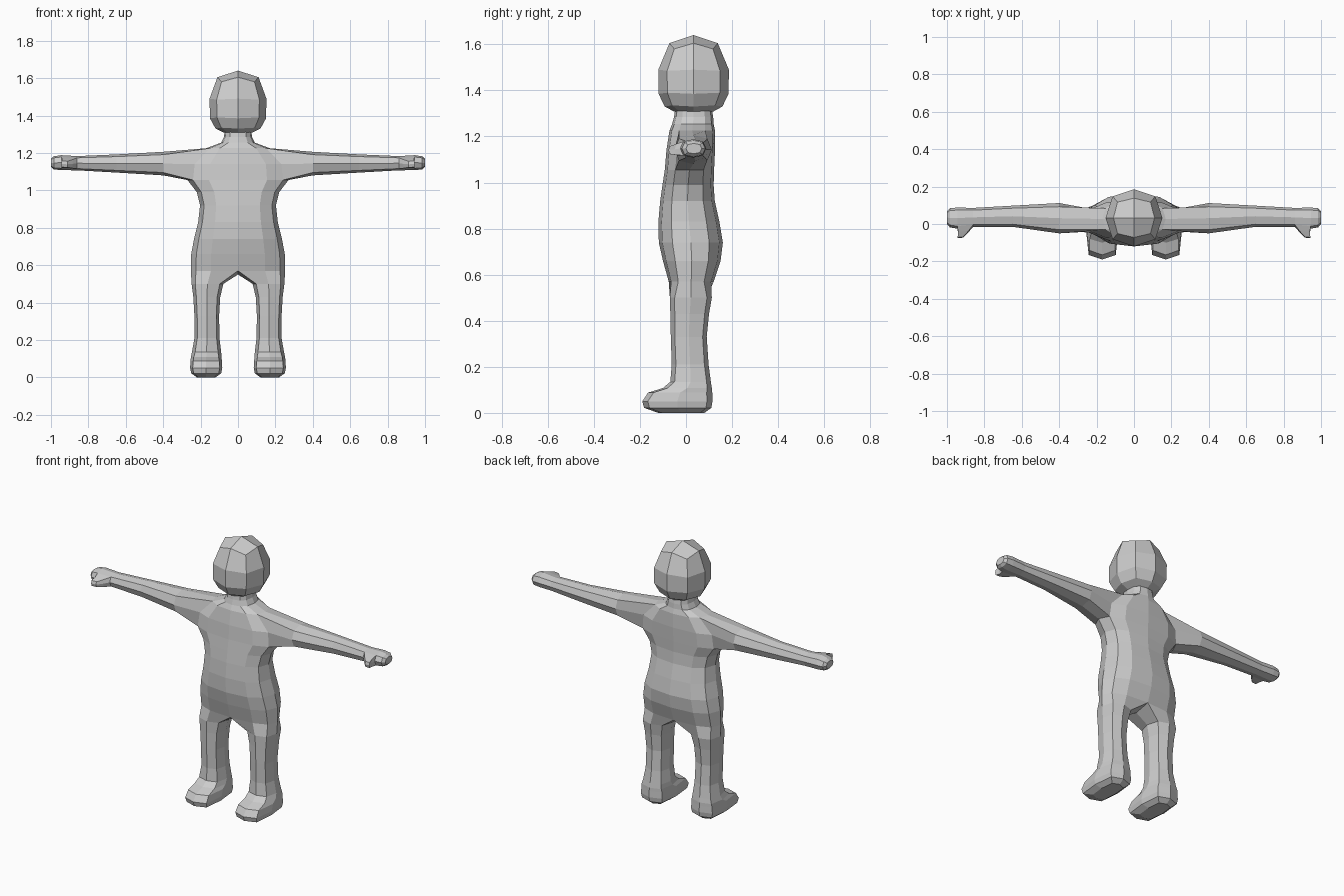
import bpy, bmesh, math

if "Cube" in bpy.data.objects:
    bpy.data.objects.remove(bpy.data.objects["Cube"])

grey = bpy.data.materials.new("plain_grey")
grey.diffuse_color = (0.6, 0.6, 0.6, 1)
grey.use_nodes = True
grey.node_tree.nodes["Principled BSDF"].inputs["Base Color"].default_value = grey.diffuse_color


def se(angle, e):
    """Point on a unit superellipse; small e is boxier."""
    c, s = math.cos(math.radians(angle)), math.sin(math.radians(angle))
    f = lambda v: 0.0 if abs(v) < 1e-6 else math.copysign(abs(v) ** e, v)
    return f(c), f(s)


def bridge(bm, a, b, closed=True):
    n = len(a)
    return [bm.faces.new((a[i], a[(i + 1) % n], b[(i + 1) % n], b[i]))
            for i in range(n if closed else n - 1)]


def finish(bm, name):
    bmesh.ops.recalc_face_normals(bm, faces=bm.faces)
    me = bpy.data.meshes.new(name)
    bm.to_mesh(me)
    bm.free()
    me.materials.append(grey)
    ob = bpy.data.objects.new(name, me)
    bpy.context.collection.objects.link(ob)
    return ob


# ---- body: one half, mirrored across x ----
bm = bmesh.new()

# torso half rings: height, half width, front y, back y
torso = [(0.57, 0.252, -0.075, 0.12), (0.66, 0.25, -0.10, 0.15),
         (0.74, 0.235, -0.118, 0.16), (0.83, 0.213, -0.12, 0.145),
         (0.92, 0.203, -0.112, 0.125), (0.99, 0.22, -0.102, 0.12),
         (1.055, 0.27, -0.092, 0.122), (1.14, 0.26, -0.085, 0.126),
         (1.225, 0.17, -0.072, 0.126), (1.255, 0.09, -0.06, 0.12),
         (1.285, 0.075, -0.052, 0.118), (1.33, 0.07, -0.045, 0.11)]
rings = []
for z, w, yf, yb in torso:
    ring = []
    for k in range(7):
        c, s = se(k * 30, 0.8)
        ring.append(bm.verts.new((w * s, (yf + yb) / 2 - (yb - yf) / 2 * c, z)))
    rings.append(ring)
LOW, MID, TOP = 6, 7, 8
for i in range(len(rings) - 1):
    for k in range(6):
        if i in (LOW, MID) and k in (2, 3):
            continue  # opening for the arm
        a, b = rings[i], rings[i + 1]
        bm.faces.new((a[k], a[k + 1], b[k + 1], b[k]))
bm.verts.remove(rings[MID][3])

# arm rings: x, low z, high z, front y, back y
A, B, C = rings[LOW], rings[MID], rings[TOP]
prev = [A[2], A[3], A[4], B[4], C[4], C[3], C[2], B[2]]
arm = [(0.40, 1.08, 1.206, -0.05, 0.112), (0.65, 1.095, 1.192, -0.015, 0.098),
       (0.86, 1.107, 1.183, -0.015, 0.086), (0.945, 1.108, 1.188, -0.025, 0.088),
       (0.985, 1.112, 1.182, -0.018, 0.084), (1.0, 1.125, 1.17, 0.0, 0.068)]
palm = []
for i, (x, z0, z1, yf, yb) in enumerate(arm):
    ring = []
    for j in range(8):
        c, s = se(-135 + 45 * j, 0.8)
        ring.append(bm.verts.new((x, (yf + yb) / 2 + (yb - yf) / 2 * c,
                                  (z0 + z1) / 2 + (z1 - z0) / 2 * s)))
    faces = bridge(bm, prev, ring)
    if i == 3:
        palm = faces[6:8]
    prev = ring
bm.faces.new(prev)

# thumb: front of the palm drawn forward to a blunt tip
for depth, x, wx, wz in ((0.03, 0.912, 0.65, 0.8), (0.03, 0.928, 0.55, 0.7)):
    geo = bmesh.ops.extrude_face_region(bm, geom=palm)["geom"]
    bmesh.ops.delete(bm, geom=palm, context='FACES_ONLY')
    palm = [g for g in geo if isinstance(g, bmesh.types.BMFace)]
    vs = [g for g in geo if isinstance(g, bmesh.types.BMVert)]
    mx = sum(v.co.x for v in vs) / len(vs)
    my = sum(v.co.y for v in vs) / len(vs)
    for v in vs:
        v.co.x = x + (v.co.x - mx) * wx
        v.co.y = my + (v.co.y - my) * 0.6 - depth
        v.co.z = 1.143 + (v.co.z - 1.147) * wz

# leg and foot rings: height, centre x, half width, front y, back y, boxiness
leg = [(0.50, 0.163, 0.085, -0.07, 0.112, 0.75), (0.43, 0.167, 0.072, -0.068, 0.10, 0.75),
       (0.33, 0.167, 0.066, -0.066, 0.09, 0.75), (0.21, 0.166, 0.067, -0.062, 0.098, 0.75),
       (0.135, 0.168, 0.078, -0.068, 0.108, 0.7), (0.108, 0.17, 0.082, -0.10, 0.112, 0.6),
       (0.088, 0.17, 0.084, -0.165, 0.114, 0.55), (0.05, 0.17, 0.086, -0.19, 0.115, 0.5),
       (0.022, 0.17, 0.08, -0.182, 0.11, 0.5), (0.0, 0.17, 0.05, -0.12, 0.08, 0.55)]
prev = rings[0] + [bm.verts.new((0, 0.02, 0.55))]
for z, cx, w, yf, yb, e in leg:
    ring = []
    for k in range(8):
        c, s = se((k - 3) * 45, e)
        ring.append(bm.verts.new((cx + w * c, (yf + yb) / 2 + (yb - yf) / 2 * s, z)))
    bridge(bm, prev, ring)
    prev = ring
bm.faces.new(prev)

body = finish(bm, "body")
mod = body.modifiers.new("mirror", 'MIRROR')
mod.use_axis[0] = True
mod.use_mirror_merge = True
mod.merge_threshold = 0.001

# ---- head: eight-sided rounded block ----
bm = bmesh.new()
CY = 0.033
# side z, corner z, half width, half depth, corner factor
head = [(1.605, 1.58, 0.11, 0.105, 0.80), (1.49, 1.485, 0.152, 0.153, 0.75),
        (1.385, 1.39, 0.15, 0.152, 0.75), (1.33, 1.335, 0.12, 0.125, 0.75),
        (1.308, 1.31, 0.075, 0.085, 0.75)]
prev = None
for zs, zc, w, d, f in head:
    ring = []
    for k in range(8):
        c, s = se(k * 45, 1)
        if k % 2:
            c, s = math.copysign(f, c), math.copysign(f, s)
        ring.append(bm.verts.new((w * c, CY + d * s, zc if k % 2 else zs)))
    if prev:
        bridge(bm, prev, ring)
    else:
        # crown of four quads meeting at the top
        apex = bm.verts.new((0, CY, 1.64))
        for k in range(0, 8, 2):
            bm.faces.new((apex, ring[k], ring[k + 1], ring[(k + 2) % 8]))
    prev = ring
bm.faces.new(prev)
finish(bm, "head")
